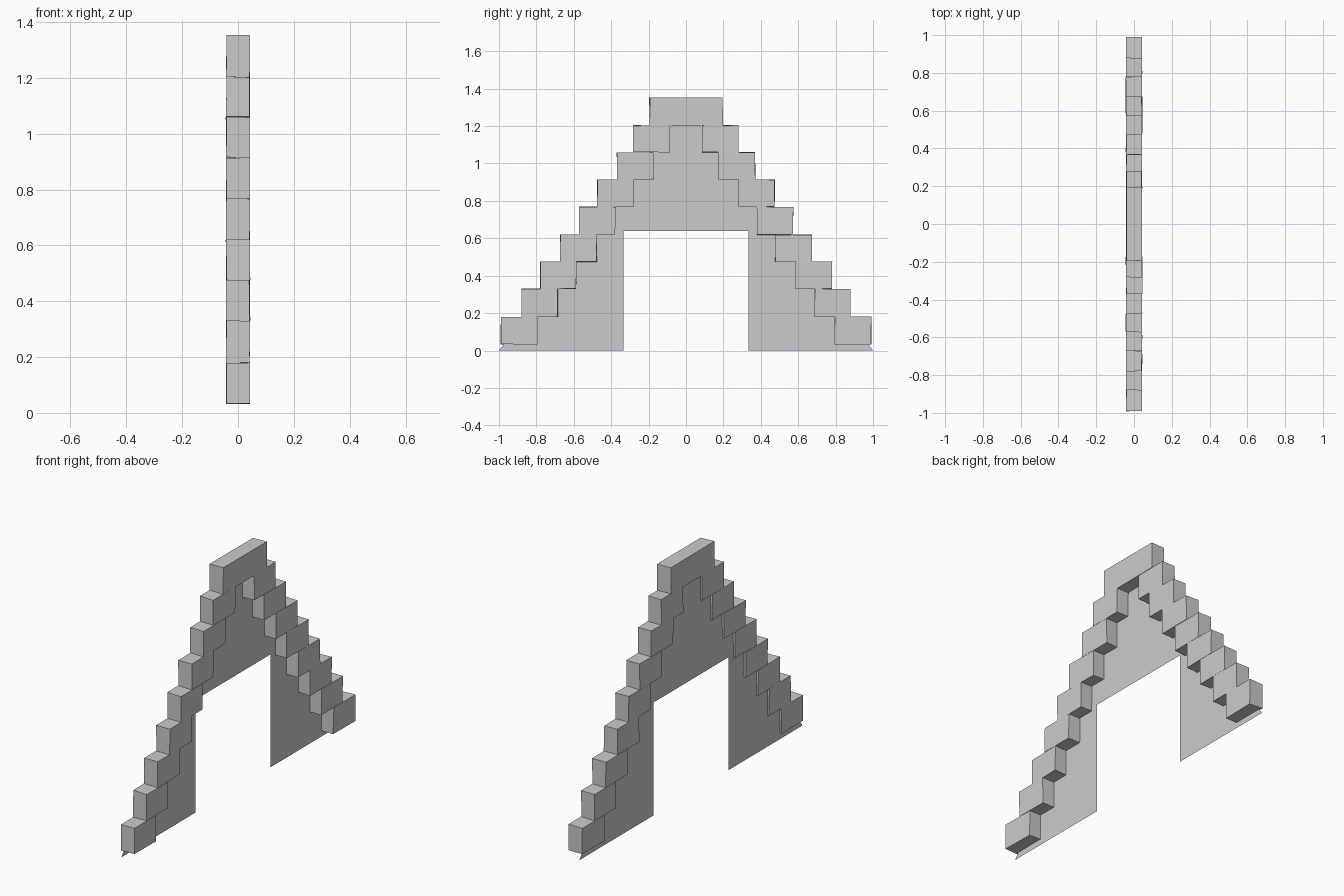
import bpy, bmesh, random

if "Cube" in bpy.data.objects:
    bpy.data.objects.remove(bpy.data.objects["Cube"])
random.seed(4)

WALL_X = -0.031


def make_object(name, verts, faces):
    mesh = bpy.data.meshes.new(name)
    mesh.from_pydata(verts, [], faces)
    mesh.update()
    obj = bpy.data.objects.new(name, mesh)
    bpy.context.collection.objects.link(obj)
    return obj


def stone(name, y0, y1, z0, z1):
    """Slightly uneven hand-cut block."""
    bm = bmesh.new()
    bmesh.ops.create_cube(bm, size=1)
    j = lambda a: random.uniform(-a, a)
    for v in bm.verts:
        y = y1 if v.co.y > 0 else y0
        z = z1 if v.co.z > 0 else z0
        x = 0.042 if v.co.x > 0 else -0.042
        v.co = (x + j(0.002), y + j(0.002), z + j(0.002))
    mesh = bpy.data.meshes.new(name)
    bm.to_mesh(mesh)
    bm.free()
    bpy.context.collection.objects.link(bpy.data.objects.new(name, mesh))


# Thin gable wall with doorway opening: two legs and the upper panel
APEX = 1.30
DOOR_Y, DOOR_Z = 0.335, 0.64
slope_y = 1 - DOOR_Z / APEX
outline = [(-1, 0), (-DOOR_Y, 0), (-DOOR_Y, DOOR_Z), (-slope_y, DOOR_Z),
           (1, 0), (DOOR_Y, 0), (DOOR_Y, DOOR_Z), (slope_y, DOOR_Z), (0, APEX)]
make_object("gable_wall", [(WALL_X, y, z) for y, z in outline],
            [(3, 2, 1, 0), (4, 5, 6, 7), (8, 7, 6, 2, 3)])

# Stepped stones climbing both slopes
outer = [0.99, 0.88, 0.78, 0.673, 0.572, 0.473, 0.37, 0.282]
inner = [0.795, 0.687, 0.587, 0.478, 0.378, 0.28, 0.173, 0.086]
levels = [0.033, 0.18, 0.33, 0.475, 0.62, 0.768, 0.914, 1.06, 1.203]
for i, (yo, yi) in enumerate(zip(outer, inner)):
    z0, z1 = levels[i], levels[i + 1]
    stone(f"right_step_{i + 1}", yi, yo, z0, z1)
    stone(f"left_step_{i + 1}", -yo, -yi, z0, z1)

# Cap stone
stone("cap_stone", -0.195, 0.195, 1.203, 1.352)
